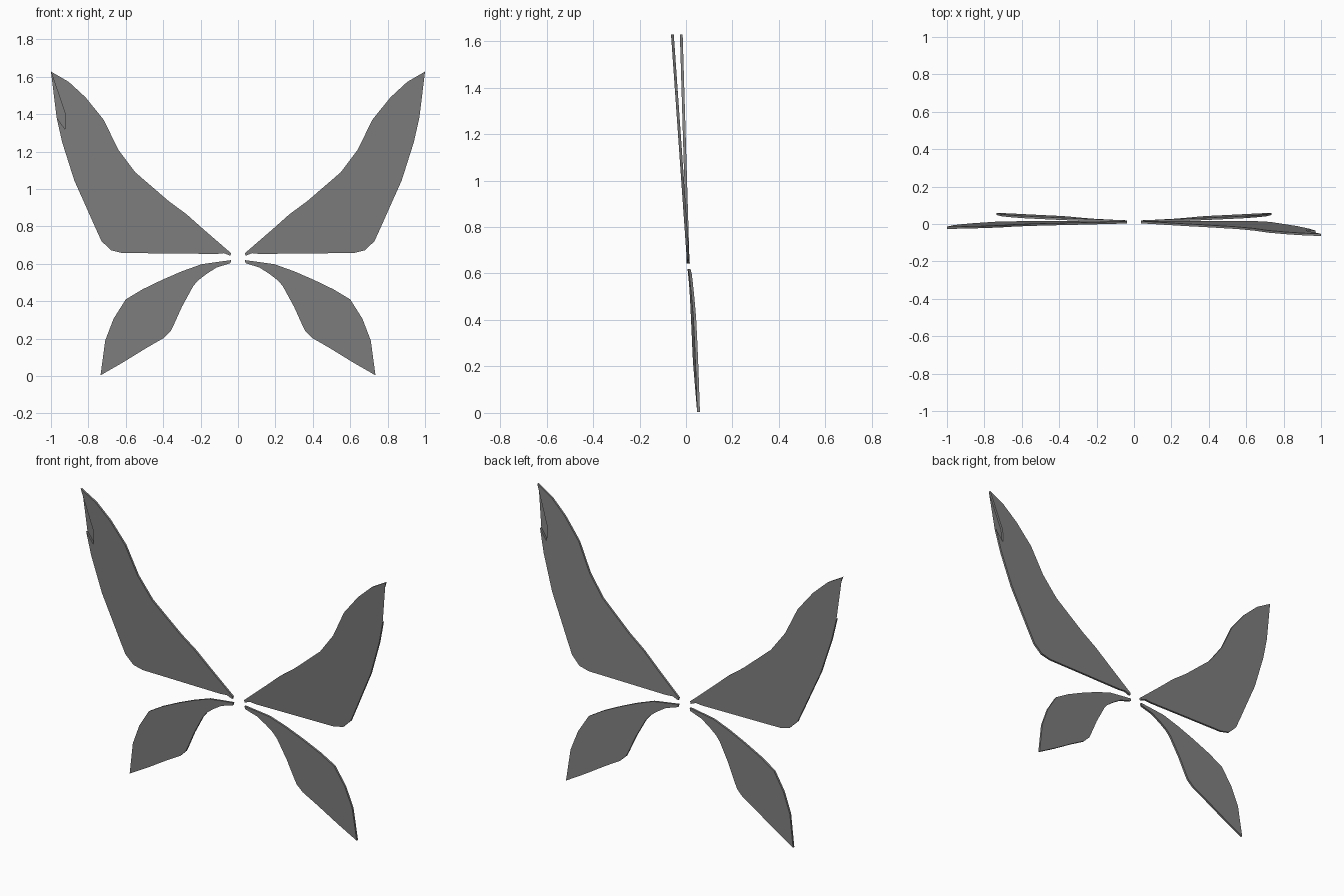
import bpy, bmesh

THICK = 0.012

grey = bpy.data.materials.new("wing_grey")
grey.diffuse_color = (0.21, 0.21, 0.21, 1)

# Half outlines (x, z), from the root along the leading edge and back
UPPER = [(0.037, 0.657), (0.185, 0.785), (0.275, 0.865), (0.37, 0.935),
         (0.55, 1.09), (0.64, 1.21), (0.718, 1.37), (0.815, 1.49),
         (0.905, 1.573), (1.0, 1.628), (0.925, 1.405), (0.922, 1.37),
         (0.925, 1.32), (0.97, 1.383), (0.94, 1.25), (0.875, 1.045),
         (0.81, 0.90), (0.77, 0.81), (0.73, 0.722), (0.68, 0.673),
         (0.62, 0.658), (0.115, 0.653), (0.075, 0.657), (0.04, 0.643)]
LOWER = [(0.037, 0.62), (0.11, 0.61), (0.195, 0.598), (0.30, 0.56),
         (0.40, 0.517), (0.51, 0.464), (0.60, 0.41), (0.665, 0.307),
         (0.71, 0.19), (0.735, 0.004), (0.62, 0.07), (0.49, 0.15),
         (0.398, 0.203), (0.36, 0.24), (0.345, 0.27), (0.30, 0.37),
         (0.24, 0.48), (0.215, 0.51), (0.17, 0.545), (0.115, 0.58),
         (0.04, 0.604)]


def wing(name, outline, side, depth):
    """Thin plate cut to an outline; depth(x, z) gives its lean in y."""
    bm = bmesh.new()
    rims = []
    for off in (-THICK / 2, THICK / 2):
        rims.append([bm.verts.new((side * x, depth(x, z) + off, z))
                     for x, z in outline])
    front, back = rims
    bm.faces.new(front)
    bm.faces.new(back[::-1])
    n = len(outline)
    for i in range(n):
        j = (i + 1) % n
        bm.faces.new((front[j], front[i], back[i], back[j]))
    bmesh.ops.triangulate(bm, faces=[f for f in bm.faces if len(f.verts) > 4])
    bmesh.ops.recalc_face_normals(bm, faces=bm.faces)
    mesh = bpy.data.meshes.new(name)
    bm.to_mesh(mesh)
    bm.free()
    mesh.materials.append(grey)
    ob = bpy.data.objects.new(name, mesh)
    bpy.context.collection.objects.link(ob)


# Upper wings lean forward, the right one a little more
wing("upper_wing_right", UPPER, 1, lambda x, z: 0.01 - 0.070 * (z - 0.65))
wing("upper_wing_left", UPPER, -1, lambda x, z: 0.009 - 0.030 * (z - 0.65))

# Lower wings sweep back towards their tips
for label, s in (("right", 1), ("left", -1)):
    wing("lower_wing_" + label, LOWER, s,
         lambda x, z: 0.012 + 0.030 * (0.62 - z) + 0.032 * x)
